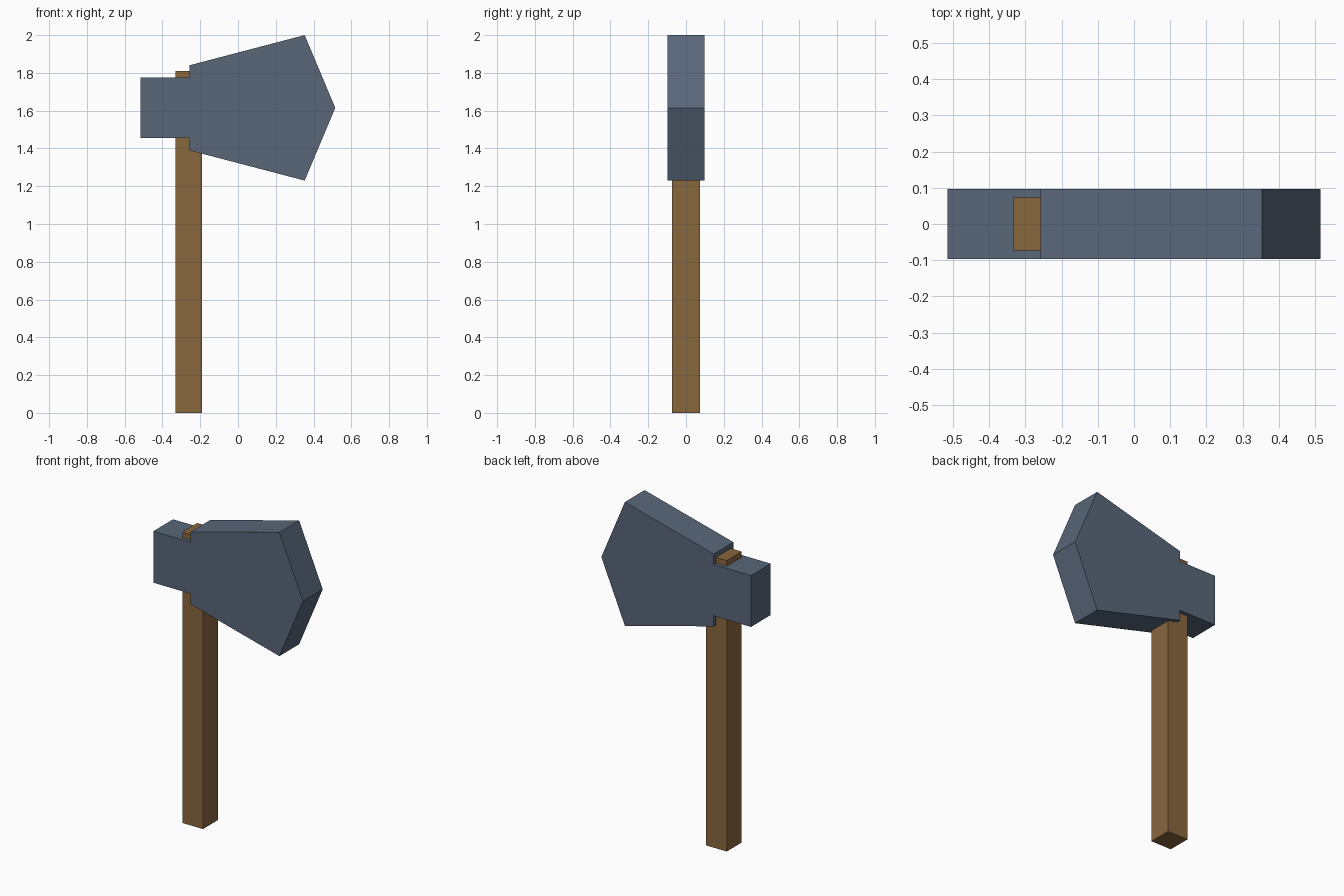
import bpy
import bmesh

cube = bpy.data.objects.get("Cube")
if cube:
    bpy.data.objects.remove(cube, do_unlink=True)


def make_material(name, colour):
    mat = bpy.data.materials.new(name)
    mat.use_nodes = True
    mat.diffuse_color = colour
    mat.node_tree.nodes["Principled BSDF"].inputs["Base Color"].default_value = colour
    return mat


def extrude_profile(name, points, half_depth, mat):
    """Extrude an outline in the x-z plane evenly to both sides of y = 0."""
    bm = bmesh.new()
    face = bm.faces.new([bm.verts.new((x, -half_depth, z)) for x, z in points])
    result = bmesh.ops.extrude_face_region(bm, geom=[face], use_keep_orig=True)
    moved = [g for g in result["geom"] if isinstance(g, bmesh.types.BMVert)]
    bmesh.ops.translate(bm, verts=moved, vec=(0, 2 * half_depth, 0))
    bmesh.ops.recalc_face_normals(bm, faces=bm.faces)
    mesh = bpy.data.meshes.new(name)
    bm.to_mesh(mesh)
    bm.free()
    mesh.materials.append(mat)
    obj = bpy.data.objects.new(name, mesh)
    bpy.context.collection.objects.link(obj)
    return obj


steel = make_material("blue grey steel", (0.10, 0.135, 0.195, 1))
wood = make_material("brown wood", (0.25, 0.135, 0.048, 1))

# Square handle, poking out just above the head
left, right, top = -0.332, -0.19, 1.81
extrude_profile("handle", [(left, 0), (right, 0), (right, top), (left, top)], 0.073, wood)

# Axe head: narrow poll, step, flared blade and pointed cutting edge,
# given as half heights about the centre line
centre = 1.615
half_outline = [(-0.515, 0.16), (-0.258, 0.16), (-0.258, 0.225), (0.353, 0.385)]
lower = [(x, centre - h) for x, h in half_outline]
upper = [(x, centre + h) for x, h in reversed(half_outline)]
extrude_profile("axe_head", lower + [(0.515, centre)] + upper, 0.097, steel)
